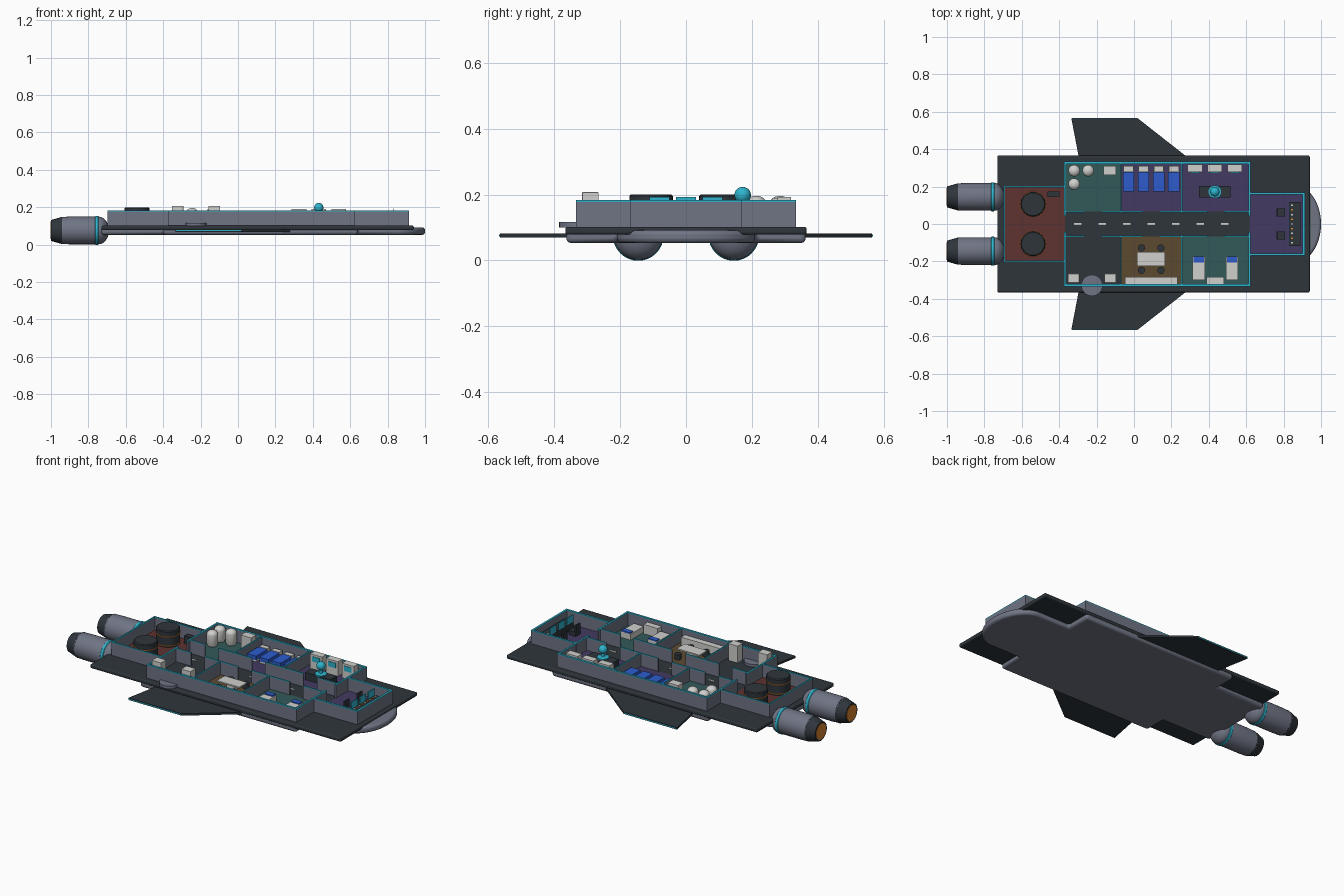
import bpy, bmesh
from math import pi, sin, cos, radians
from mathutils import Matrix, Vector

cube = bpy.data.objects.get("Cube")
if cube:
    bpy.data.objects.remove(cube, do_unlink=True)


def material(name, r, g, b):
    def linear(v):
        v /= 255
        return v / 12.92 if v < 0.04 else ((v + 0.055) / 1.055) ** 2.4
    m = bpy.data.materials.new(name)
    m.use_nodes = True
    colour = (linear(r), linear(g), linear(b), 1)
    m.diffuse_color = colour
    m.node_tree.nodes["Principled BSDF"].inputs["Base Color"].default_value = colour
    return m


dark = material("dark plating", 46, 53, 59)
grey = material("hull grey", 112, 117, 133)
cyan = material("cyan trim", 46, 180, 205)
blue = material("blue fabric", 45, 92, 205)
white = material("white panel", 208, 208, 206)
red = material("red floor", 94, 50, 48)
teal = material("teal floor", 50, 90, 88)
purple = material("purple floor", 66, 58, 98)
brown = material("brown floor", 92, 74, 48)
orange = material("orange glow", 215, 130, 45)


def finish(name, bm, mat, bevel=0, smooth=False):
    bmesh.ops.recalc_face_normals(bm, faces=bm.faces)
    mesh = bpy.data.meshes.new(name)
    bm.to_mesh(mesh)
    bm.free()
    mesh.materials.append(mat)
    ob = bpy.data.objects.new(name, mesh)
    bpy.context.collection.objects.link(ob)
    if bevel:
        mod = ob.modifiers.new("Bevel", "BEVEL")
        mod.width, mod.segments = bevel, 3
    if smooth:
        bpy.ops.object.select_all(action="DESELECT")
        ob.select_set(True)
        bpy.context.view_layer.objects.active = ob
        bpy.ops.object.shade_smooth_by_angle(angle=radians(40))
    return ob


def boxes(name, mat, places, size, z0, z1, bevel=0):
    """Equal boxes standing at several (x, y) places."""
    bm = bmesh.new()
    for x, y in places:
        bmesh.ops.create_cube(bm, size=1, matrix=Matrix.Translation((x, y, (z0 + z1) / 2))
                              @ Matrix.Diagonal((*size, z1 - z0, 1)))
    return finish(name, bm, mat, bevel)


def lathe(name, mat, places, profile, axis="Z", steps=32):
    """Turn a (radius, height) profile about an upright or lengthwise axis."""
    bm = bmesh.new()
    for place in places:
        rings = []
        for r, h in profile:
            ring = []
            for i in range(steps):
                a = 2 * pi * i / steps
                u, v = max(r, 0.0002) * cos(a), max(r, 0.0002) * sin(a)
                p = Vector((u, v, h) if axis == "Z" else (h, u, v))
                ring.append(bm.verts.new(p + Vector(place)))
            rings.append(ring)
        for low, high in zip(rings, rings[1:]):
            for i in range(steps):
                j = (i + 1) % steps
                bm.faces.new((low[i], low[j], high[j], high[i]))
        bm.faces.new(rings[0])
        bm.faces.new(rings[-1])
    return finish(name, bm, mat, smooth=True)


def slab(name, mat, outline, z0, z1, bevel=0):
    bm = bmesh.new()
    face = bm.faces.new([bm.verts.new((x, y, z0)) for x, y in outline])
    top = bmesh.ops.extrude_face_region(bm, geom=[face])["geom"]
    bmesh.ops.translate(bm, vec=(0, 0, z1 - z0), verts=[v for v in top if isinstance(v, bmesh.types.BMVert)])
    return finish(name, bm, mat, bevel, smooth=bevel > 0)


# Lower hull: narrow stern, wide middle, rounded nose
half = [(-0.73, 0.23), (-0.4, 0.23), (-0.4, 0.363), (0.64, 0.363), (0.64, 0.21)]
half += [(0.85 + 0.15 * sin(i * pi / 32), 0.21 * cos(i * pi / 32)) for i in range(17)]
outline = half + [(x, -y) for x, y in reversed(half[:-1])]
slab("lower_hull", grey, outline, 0.053, 0.092, 0.014)
boxes("main_deck", dark, [(0.105, 0)], (1.67, 0.732), 0.078, 0.102, 0.008)

# Swept wings with a lit tip edge
for side, label in ((1, "left"), (-1, "right")):
    shape = [(-0.29, 0.33), (0.32, 0.33), (0.02, 0.565), (-0.335, 0.565)]
    slab(label + "_wing", dark, [(x, y * side) for x, y in shape], 0.069, 0.081)
    boxes(label + "_wing_light", cyan, [(-0.157, 0.565 * side)], (0.35, 0.004), 0.072, 0.078)

# Engines
engines = [(0, s * 0.145, 0.076) for s in (-1, 1)]
cap = [(0.074 * cos(i * pi / 16), -0.745 + 0.055 * sin(i * pi / 16)) for i in range(9)]
lathe("engine_bodies", grey, engines, [(0.072, -0.945), (0.074, -0.9)] + cap, "X")
lathe("engine_nozzles", dark, engines, [(0.056, -1), (0.073, -0.94)], "X")
lathe("engine_glow", orange, engines, [(0.047, -1.002), (0.047, -0.998)], "X")
lathe("engine_rings", cyan, engines, [(0.073, -0.766), (0.077, -0.762), (0.077, -0.748), (0.073, -0.744)], "X")

# Room floors
FLOOR, TOP = 0.104, 0.178
STERN, AFT, BULK_A, BULK_B, FORE, BOW = -0.695, -0.368, -0.07, 0.255, 0.618, 0.908
SIDE, HALL = 0.328, 0.066
for name, mat, x0, x1, y0, y1 in (
        ("engine_room", red, STERN, AFT, -0.2, 0.2),
        ("tank_room", teal, AFT, BULK_A, HALL, SIDE),
        ("bunk_room", purple, BULK_A, BULK_B, HALL, SIDE),
        ("chart_room", purple, BULK_B, FORE, HALL, SIDE),
        ("mess_room", brown, BULK_A, BULK_B, -SIDE, -HALL),
        ("clinic", teal, BULK_B, FORE, -SIDE, -HALL),
        ("cockpit", purple, FORE, BOW, -0.163, 0.163)):
    boxes(name + "_floor", mat, [((x0 + x1) / 2, (y0 + y1) / 2)], (x1 - x0, y1 - y0), 0.098, FLOOR)


def wall(name, x0, y0, x1, y1, thick):
    place = [((x0 + x1) / 2, (y0 + y1) / 2)]
    size = (abs(x1 - x0) + thick, abs(y1 - y0) + thick)
    boxes(name, grey, place, size, 0.098, TOP)
    boxes(name + "_trim", cyan, place, size, TOP, TOP + 0.005)


# Walls, with door gaps along the corridor
DOOR = 0.048
for s, label in ((1, "left"), (-1, "right")):
    wall(label + "_outer_wall", AFT, s * SIDE, FORE, s * SIDE, 0.012)
    wall(label + "_cockpit_wall", FORE, s * 0.163, BOW, s * 0.163, 0.012)
    wall(label + "_engine_room_wall", STERN, s * 0.2, AFT, s * 0.2, 0.008)
    wall(label + "_aft_bulkhead", AFT, s * DOOR, AFT, s * SIDE, 0.01)
    wall(label + "_fore_bulkhead", FORE, s * DOOR, FORE, s * SIDE, 0.01)
    for x in (BULK_A, BULK_B):
        wall(label + "_partition", x, s * HALL, x, s * SIDE, 0.007)
    for x0, x1 in ((AFT, BULK_A), (BULK_A, BULK_B), (BULK_B, FORE)):
        mid = (x0 + x1) / 2
        wall(label + "_corridor_wall", x0, s * HALL, mid - DOOR, s * HALL, 0.007)
        wall(label + "_corridor_wall", mid + DOOR, s * HALL, x1, s * HALL, 0.007)
wall("bow_wall", BOW, -0.163, BOW, 0.163, 0.012)
wall("stern_wall", STERN, -0.2, STERN, 0.2, 0.008)
boxes("corridor_lights", white, [(-0.3 + 0.131 * i, 0) for i in range(7)], (0.04, 0.009), 0.1, 0.105)

# Engine room
cores = [(-0.54, s * 0.106, 0) for s in (-1, 1)]
lathe("reactor_cores", dark, cores, [(0.066, FLOOR), (0.066, 0.195), (0.061, 0.2)])
for z in (0.11, 0.165):
    lathe("reactor_rings", orange, cores, [(0.066, z), (0.069, z + 0.001), (0.069, z + 0.004), (0.066, z + 0.005)])
boxes("engine_control", dark, [(-0.43, 0.16)], (0.065, 0.03), FLOOR, 0.15)

# Tank room
tanks = [(-0.32, 0.285, 0), (-0.245, 0.285, 0), (-0.32, 0.213, 0)]
dome = [(0.031 * cos(i * pi / 12), 0.172 + 0.024 * sin(i * pi / 12)) for i in range(7)]
lathe("storage_tanks", white, tanks, [(0.025, FLOOR), (0.031, 0.116)] + dome, steps=24)
boxes("tank_cabinet", white, [(-0.13, 0.285)], (0.068, 0.048), FLOOR, 0.19)

# Airlock room
boxes("lockers", white, [(-0.323, -0.29), (-0.127, -0.29)], (0.062, 0.05), FLOOR, 0.207, 0.002)
lathe("docking_hatch", grey, [(-0.225, -0.328, 0)], [(0.057, 0.1), (0.057, 0.117)])

# Bunk room
bunks = [-0.03 + 0.081 * i for i in range(4)]
boxes("bunk_frames", white, [(x, 0.243) for x in bunks], (0.058, 0.136), FLOOR, 0.126)
boxes("bunk_covers", blue, [(x, 0.226) for x in bunks], (0.06, 0.106), 0.115, 0.14)
boxes("bunk_pillows", white, [(x, 0.296) for x in bunks], (0.052, 0.03), 0.125, 0.142)

# Chart room
boxes("chart_table", dark, [(0.432, 0.172)], (0.17, 0.062), FLOOR, 0.148)
lathe("projector", cyan, [(0.432, 0.172, 0)], [(0.034, 0.147), (0.034, 0.153), (0.01, 0.157), (0.01, 0.18)])
globe = [(0.025 * cos(a * pi / 16), 0.198 + 0.025 * sin(a * pi / 16)) for a in range(-8, 9)]
lathe("globe", cyan, [(0.432, 0.172, 0)], globe)
desks = [0.326 + 0.106 * i for i in range(3)]
boxes("computer_cabinets", white, [(x, 0.298) for x in desks], (0.078, 0.042), FLOOR, 0.192)
boxes("cabinet_screens", cyan, [(x, 0.276) for x in desks], (0.05, 0.004), 0.15, 0.18)

# Mess room
boxes("dining_top", white, [(0.092, -0.188)], (0.15, 0.074), 0.142, 0.15)
boxes("dining_pedestal", white, [(0.092, -0.188)], (0.05, 0.03), FLOOR, 0.143)
stools = [(0.092 + i * 0.052, -0.188 + j * 0.06, 0) for i in (-1, 1) for j in (-1, 1)]
lathe("stools", dark, stools, [(0.019, FLOOR), (0.019, 0.135)], steps=20)
boxes("galley_counter", white, [(0.092, -0.302)], (0.28, 0.036), FLOOR, 0.15)

# Clinic
beds = (0.347, 0.524)
boxes("clinic_beds", white, [(x, -0.237) for x in beds], (0.066, 0.125), FLOOR, 0.14)
boxes("clinic_pillows", blue, [(x, -0.19) for x in beds], (0.056, 0.03), 0.139, 0.147)
boxes("clinic_cabinet", white, [(0.434, -0.302)], (0.094, 0.036), FLOOR, 0.16)

# Cockpit
boxes("flight_console", dark, [(0.86, 0)], (0.058, 0.235), FLOOR, 0.15)
screens = [(0.83, i * 0.08) for i in (-1, 0, 1)]
boxes("flight_screens", cyan, screens, (0.005, 0.06), 0.15, 0.193)
buttons = [(0.845, -0.1 + i * 0.025) for i in range(9)]
boxes("white_buttons", white, buttons[::2], (0.01, 0.008), 0.149, 0.153)
boxes("orange_buttons", orange, buttons[1::2], (0.01, 0.008), 0.149, 0.153)
for s, label in ((1, "left"), (-1, "right")):
    boxes(label + "_pilot_seat", dark, [(0.785, s * 0.062)], (0.046, 0.044), FLOOR, 0.13)
    boxes(label + "_pilot_seat_back", dark, [(0.766, s * 0.062)], (0.01, 0.044), 0.125, 0.17)
